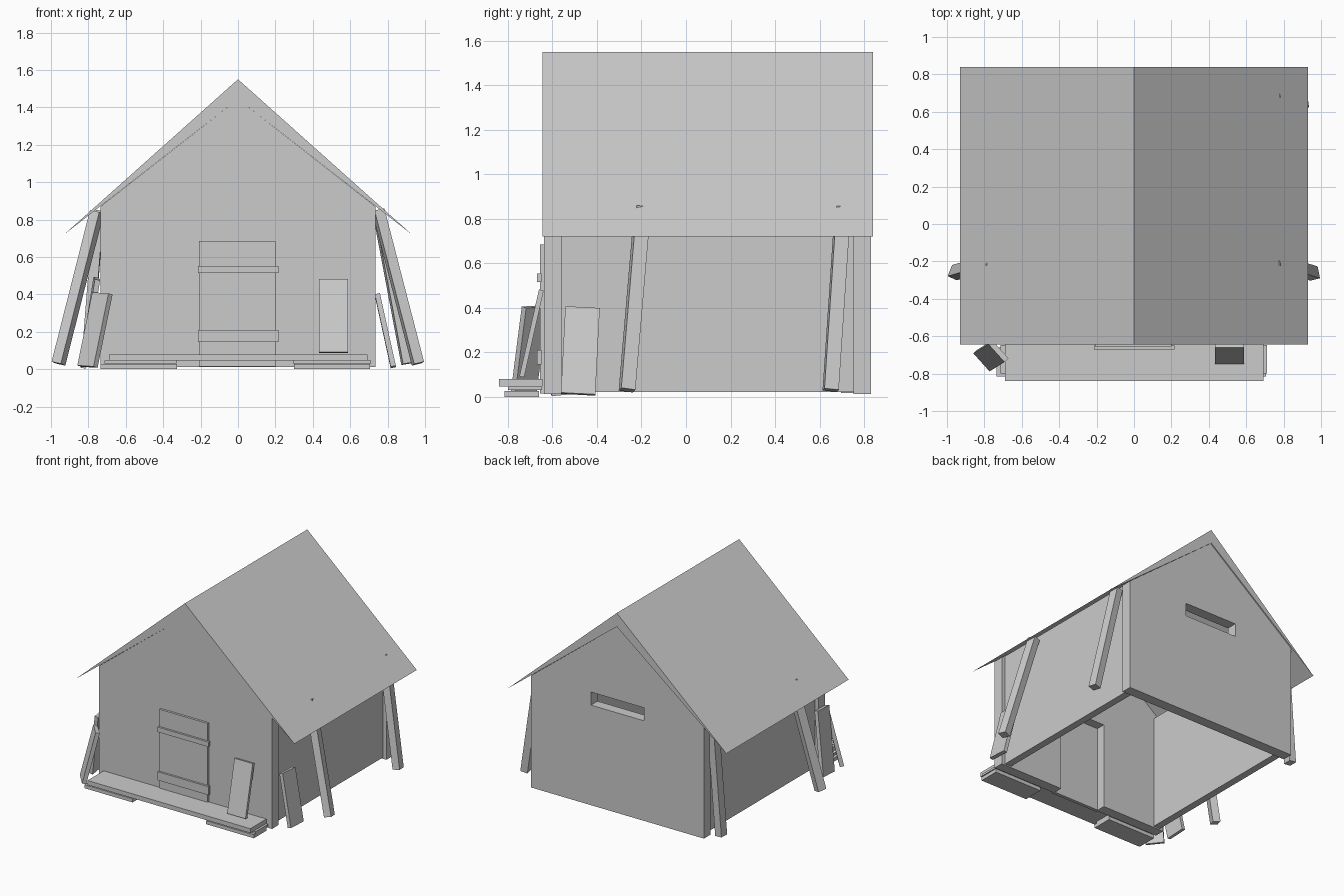
import bpy
from mathutils import Vector

if "Cube" in bpy.data.objects:
    bpy.data.objects.remove(bpy.data.objects["Cube"])


def mesh_object(name, verts, faces):
    me = bpy.data.meshes.new(name)
    me.from_pydata([tuple(v) for v in verts], [], faces)
    ob = bpy.data.objects.new(name, me)
    bpy.context.collection.objects.link(ob)
    return ob


def prism(name, profile, y0, y1):
    """Extrude an x/z profile (counter-clockwise from the front) along y."""
    n = len(profile)
    verts = [(x, y, z) for y in (y0, y1) for x, z in profile]
    faces = [tuple(range(n)), tuple(range(2 * n - 1, n - 1, -1))]
    faces += [(i, i + n, (i + 1) % n + n, (i + 1) % n) for i in range(n)]
    return mesh_object(name, verts, faces)


def box(name, x0, x1, y0, y1, z0, z1):
    return prism(name, [(x0, z0), (x1, z0), (x1, z1), (x0, z1)], y0, y1)


def board(name, foot, top, outward, width, thick):
    """Leaning board between two centre points; outward sets its broad face."""
    a, b = Vector(foot), Vector(top)
    d = (b - a).normalized()
    n = Vector(outward)
    n = (n - d * n.dot(d)).normalized() * thick / 2
    w = d.cross(n).normalized() * width / 2
    ring = [-n - w, n - w, n + w, -n + w]
    verts = [a + r for r in ring] + [b + r for r in ring]
    faces = [(3, 2, 1, 0), (4, 5, 6, 7)]
    faces += [(i, (i + 1) % 4, (i + 1) % 4 + 4, i + 4) for i in range(4)]
    return mesh_object(name, verts, faces)


def cut(ob, cutter):
    m = ob.modifiers.new("opening", 'BOOLEAN')
    m.object, m.operation, m.solver = cutter, 'DIFFERENCE', 'EXACT'
    bpy.context.view_layer.objects.active = ob
    bpy.ops.object.modifier_apply(modifier=m.name)
    bpy.data.objects.remove(cutter)


# Roof: two slopes that taper to a sharp eave
prism("roof", [(0, 1.55), (-0.93, 0.72), (0, 1.445), (0.93, 0.72)], -0.645, 0.84)

# Gable walls, front one with doorway and back one with a vent slot
z_eave = 0.87
gable = [(-0.735, 0.012), (0.735, 0.012), (0.735, z_eave), (0, 1.445), (-0.735, z_eave)]
front = prism("front_wall", gable, -0.638, -0.56)
back = prism("back_wall", gable, 0.752, 0.832)
cut(front, box("doorway_cutter", -0.195, 0.195, -0.8, -0.4, -0.1, 0.67))
cut(back, box("vent_cutter", -0.225, 0.225, 0.6, 1.0, 0.78, 0.88))

# Side walls, set in from the gable ends
for s, side in ((-1, "left"), (1, "right")):
    xa, xb = sorted((s * 0.65, s * 0.705))
    box(side + "_wall", xa, xb, -0.56, 0.752, 0.022, 0.89)

# Door and its two battens
box("door", -0.208, 0.2, -0.655, -0.63, 0.015, 0.685)
box("upper_batten", -0.215, 0.217, -0.67, -0.65, 0.515, 0.553)
box("lower_batten", -0.213, 0.217, -0.67, -0.65, 0.145, 0.21)

# Porch plank on two stacks of short boards
box("porch_plank", -0.69, 0.693, -0.84, -0.645, 0.046, 0.08)
box("left_lower_block", -0.735, -0.325, -0.815, -0.66, 0.0, 0.027)
box("left_upper_block", -0.715, -0.33, -0.8, -0.648, 0.03, 0.046)
box("right_lower_block", 0.3, 0.705, -0.815, -0.66, 0.0, 0.027)
box("right_upper_block", 0.295, 0.71, -0.8, -0.648, 0.03, 0.046)

# Long props leaning against the side walls
board("left_front_prop", (-0.96, -0.26, 0.03), (-0.755, -0.2, 0.84), (-1, 0.4, 0), 0.065, 0.055)
board("left_back_prop", (-0.81, 0.73, 0.02), (-0.745, 0.735, 0.85), (-1, 0.05, 0), 0.065, 0.055)
board("right_front_prop", (0.962, -0.265, 0.03), (0.75, -0.195, 0.85), (1, 0.2, 0), 0.065, 0.055)
board("right_back_prop", (0.905, 0.65, 0.03), (0.75, 0.705, 0.85), (1, 0.15, 0), 0.065, 0.055)

# Short loose planks leaning on the walls and corner
board("right_plank", (0.83, -0.485, 0.012), (0.745, -0.465, 0.4), (1, 0, 0), 0.155, 0.028)
board("left_plank", (-0.83, -0.53, 0.012), (-0.755, -0.57, 0.485), (-1, -0.05, 0), 0.15, 0.028)
board("corner_plank", (-0.805, -0.73, 0.014), (-0.725, -0.68, 0.405), (-1, -0.9, 0), 0.13, 0.03)
board("porch_leaning_plank", (0.51, -0.738, 0.09), (0.51, -0.65, 0.48), (0, -1, 0), 0.155, 0.022)
